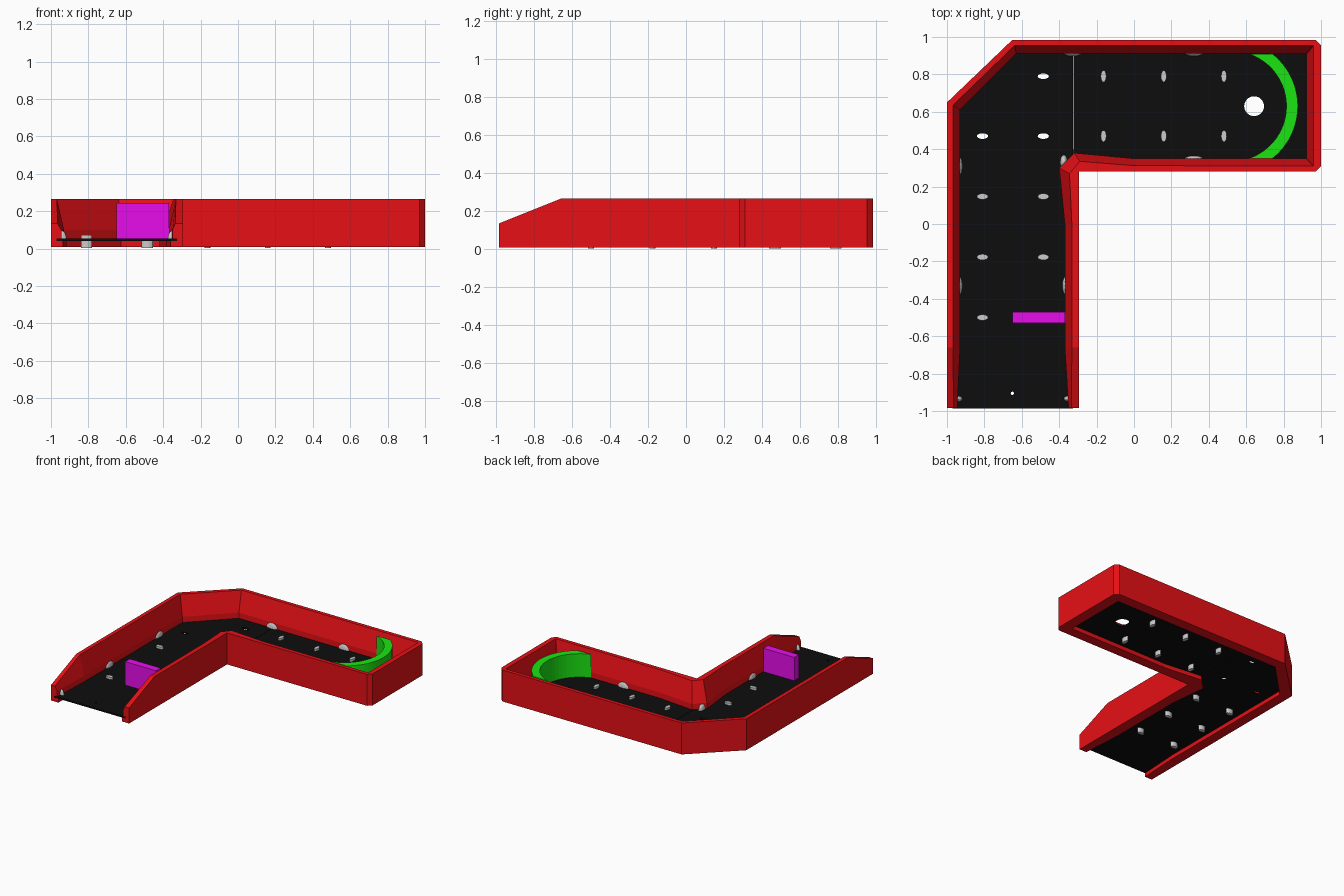
import bpy, bmesh, math
from mathutils import Matrix

if "Cube" in bpy.data.objects:
    bpy.data.objects.remove(bpy.data.objects["Cube"])


def material(name, rgb):
    m = bpy.data.materials.new(name)
    m.diffuse_color = (*rgb, 1)
    m.use_nodes = True
    m.node_tree.nodes["Principled BSDF"].inputs["Base Color"].default_value = m.diffuse_color
    return m


RED = material("red", (0.8, 0.005, 0.008))
BLACK = material("black", (0.004, 0.004, 0.004))
GREEN = material("green", (0.011, 0.78, 0.006))
PURPLE = material("purple", (0.8, 0.004, 0.82))


def finish(name, bm, mat=None):
    bmesh.ops.recalc_face_normals(bm, faces=bm.faces)
    me = bpy.data.meshes.new(name)
    bm.to_mesh(me)
    bm.free()
    ob = bpy.data.objects.new(name, me)
    bpy.context.collection.objects.link(ob)
    if mat:
        me.materials.append(mat)
    return ob


def prism(name, pts, z0, z1, mat):
    bm = bmesh.new()
    lo = [bm.verts.new((x, y, z0)) for x, y in pts]
    hi = [bm.verts.new((x, y, z1)) for x, y in pts]
    bm.faces.new(lo)
    bm.faces.new(hi)
    n = len(pts)
    for i in range(n):
        j = (i + 1) % n
        bm.faces.new((lo[i], lo[j], hi[j], hi[i]))
    return finish(name, bm, mat)


def add_cylinder(bm, x, y, rx, ry, z0, z1, seg=20):
    mat = Matrix.Translation((x, y, (z0 + z1) / 2)) @ Matrix.Diagonal((rx, ry, z1 - z0, 1))
    bmesh.ops.create_cone(bm, cap_ends=True, segments=seg, radius1=1, radius2=1, depth=1, matrix=mat)


# border wall stations: outer edge, inner foot, inner lip, top height
stations = [
    ((-1, -.985), (-.945, -.985), (-.965, -.985), .135),
    ((-1, -.66), (-.93, -.66), (-.968, -.66), .265),
    ((-1, .65), (-.93, .61), (-.968, .635), .265),
    ((-.65, .985), (-.63, .912), (-.638, .955), .265),
    ((.97, .985), (.92, .91), (.958, .955), .265),
    ((1, .955), (.922, .908), (.96, .953), .265),
    ((1, .31), (.922, .352), (.96, .312), .265),
    ((.97, .28), (.92, .35), (.958, .31), .265),
    ((0, .28), (0, .35), (0, .312), .265),
    ((-.294, .28), (-.32, .38), (-.29, .335), .265),
    ((-.295, .279), (-.4, .3), (-.345, .27), .265),
    ((-.295, 0), (-.37, 0), (-.332, 0), .265),
    ((-.295, -.66), (-.37, -.66), (-.332, -.66), .265),
    ((-.295, -.985), (-.35, -.985), (-.335, -.985), .135),
]
bm = bmesh.new()
rings = []
for o, foot, lip, h in stations:
    ledge = [f + 0.18 * (f - e) for f, e in zip(foot, o)]  # ledge under the floor
    rings.append([bm.verts.new(p) for p in (
        (*o, .008), (*o, h), (*lip, h), (*foot, .1), (*foot, .045), (*ledge, .043), (*ledge, .008))])
for a, b in zip(rings, rings[1:]):
    for i in range(7):
        j = (i + 1) % 7
        bm.faces.new((a[i], a[j], b[j], b[i]))
bm.faces.new(rings[0])
bm.faces.new(rings[-1])
finish("border_wall", bm, RED)

# playing surface in two pieces with a fine seam
floors = [
    prism("floor_lane", [(-.97, -.987), (-.97, .62), (-.64, .94), (-.3265, .94), (-.3265, -.987)],
          .041, .054, BLACK),
    prism("floor_green", [(-.3245, .33), (-.3245, .94), (.945, .94), (.945, .33)], .041, .054, BLACK),
]

# open holes: cup, tee hole and three unfilled peg holes
bm = bmesh.new()
add_cylinder(bm, .642, .63, .053, .053, 0, .1, 32)
add_cylinder(bm, -.65, -.905, .009, .009, 0, .1, 12)
for x, y in ((-.81, .47), (-.485, .47), (-.485, .79)):
    add_cylinder(bm, x, y, .03, .015, 0, .1)
cutter = finish("hole_cutter", bm)
for f in floors:
    mod = f.modifiers.new("holes", 'BOOLEAN')
    mod.object = cutter
    mod.operation = 'DIFFERENCE'
    mod.solver = 'EXACT'
cutter.hide_render = True
cutter.hide_viewport = True

# pegs through the floor
bm = bmesh.new()
for y in (-.5, -.177, .147):
    for x in (-.81, -.485):
        add_cylinder(bm, x, y, .03, .016, .002, .072)
for x in (-.163, .159, .481):
    for y in (.47, .79):
        add_cylinder(bm, x, y, .015, .031, .002, .072)
# two corner feet at ground level
finish("floor_pegs", bm)

# half-round studs at the foot of the walls
bm = bmesh.new()
for x, y, rx, ry in (
        (-.935, .31, .018, .05), (-.935, -.33, .018, .05), (-.365, -.33, .018, .05),
        (-.375, .33, .02, .04), (-.33, .915, .05, .018), (.32, .915, .05, .018),
        (.32, .347, .05, .018), (-.945, -.935, .028, .016), (-.348, -.935, .028, .016)):
    bmesh.ops.create_uvsphere(bm, u_segments=16, v_segments=10, radius=1,
                              matrix=Matrix.Translation((x, y, .052)) @ Matrix.Diagonal((rx, ry, .045, 1)))
bmesh.ops.bisect_plane(bm, geom=bm.verts[:] + bm.edges[:] + bm.faces[:],
                       plane_co=(0, 0, .045), plane_no=(0, 0, -1), clear_outer=True)
finish("wall_studs", bm)

# curved backstop behind the cup, trimmed square at both walls
cx, cy, half = .52, .63, .28


def arc(r, n=24):
    a = math.asin(half / r)
    return [(cx + r * math.cos(-a + 2 * a * i / n), cy + r * math.sin(-a + 2 * a * i / n))
            for i in range(n + 1)]


prism("curved_backstop", arc(.356) + arc(.295)[::-1], .05, .245, GREEN)

# block obstacle against the right wall
prism("block_obstacle", [(-.65, -.53), (-.37, -.53), (-.37, -.47), (-.65, -.47)], .05, .245, PURPLE)
